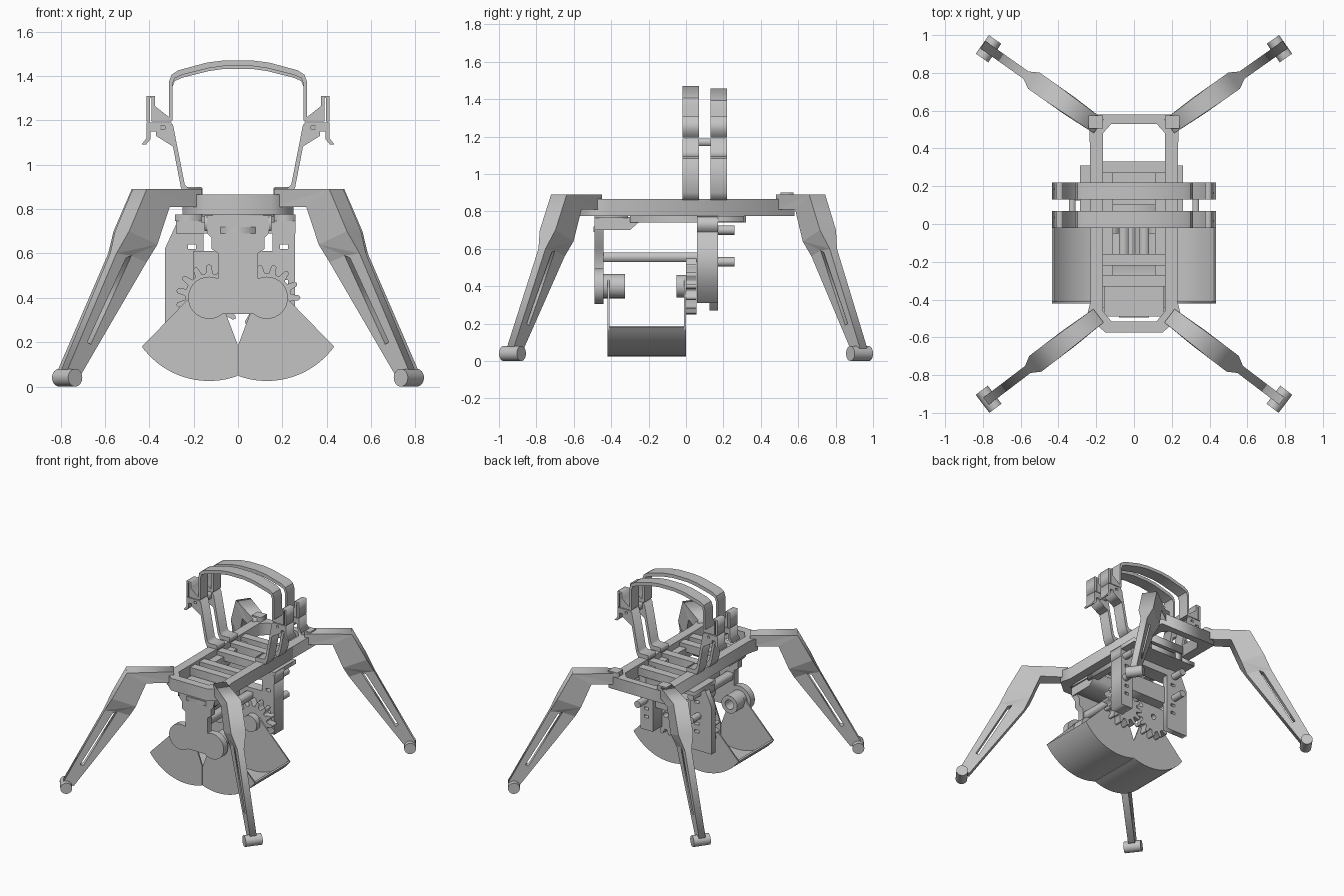
import bpy, bmesh
from math import cos, sin, pi, radians, hypot
from mathutils import Matrix, Vector

if "Cube" in bpy.data.objects:
    bpy.data.objects.remove(bpy.data.objects["Cube"])

GREY = (0.55, 0.55, 0.55, 1)
mat = bpy.data.materials.new("light_grey")
mat.use_nodes = True
mat.diffuse_color = GREY
mat.node_tree.nodes["Principled BSDF"].inputs["Base Color"].default_value = GREY


def frame(u, v, w, origin):
    """Matrix that carries a flat profile into the model."""
    m = Matrix((u, v, w)).transposed().to_4x4()
    m.translation = Vector(origin)
    return m


def plate(name, loops, depth, matrix, smooth=False, edit=None):
    """Extruded outline; further loops become holes."""
    cu = bpy.data.curves.new(name, 'CURVE')
    cu.dimensions, cu.fill_mode, cu.extrude = '2D', 'BOTH', depth / 2
    for loop in loops:
        sp = cu.splines.new('POLY')
        sp.points.add(len(loop) - 1)
        for p, (u, v) in zip(sp.points, loop):
            p.co = (u, v, 0, 1)
        sp.use_cyclic_u = True
    tmp = bpy.data.objects.new(name, cu)
    bpy.context.collection.objects.link(tmp)
    dg = bpy.context.evaluated_depsgraph_get()
    me = bpy.data.meshes.new_from_object(tmp.evaluated_get(dg))
    bpy.data.objects.remove(tmp)
    bm = bmesh.new()
    bm.from_mesh(me)
    bmesh.ops.remove_doubles(bm, verts=bm.verts, dist=1e-5)
    if edit:
        for v in bm.verts:
            edit(v.co)
    bm.transform(matrix)
    bmesh.ops.recalc_face_normals(bm, faces=bm.faces)
    bm.to_mesh(me)
    bm.free()
    me.materials.clear()
    me.materials.append(mat)
    ob = bpy.data.objects.new(name, me)
    bpy.context.collection.objects.link(ob)
    if smooth:
        bpy.ops.object.select_all(action='DESELECT')
        ob.select_set(True)
        bpy.context.view_layer.objects.active = ob
        bpy.ops.object.shade_smooth_by_angle()
    return ob


def upright(name, loops, y0, y1, smooth=False):
    """Profile in x and z, extruded from y0 to y1."""
    m = frame((1, 0, 0), (0, 0, 1), (0, -1, 0), (0, (y0 + y1) / 2, 0))
    return plate(name, loops, y1 - y0, m, smooth)


def level(name, loops, z0, z1):
    """Profile in x and y, extruded from z0 to z1."""
    return plate(name, loops, z1 - z0, Matrix.Translation((0, 0, (z0 + z1) / 2)))


def rect(x0, x1, y0, y1):
    return [(x0, y0), (x1, y0), (x1, y1), (x0, y1)]


def box(name, x0, x1, y0, y1, z0, z1):
    return level(name, [rect(x0, x1, y0, y1)], z0, z1)


def arc(x, y, r, a0, a1, n):
    return [(x + r * cos(radians(a0 + (a1 - a0) * i / n)),
             y + r * sin(radians(a0 + (a1 - a0) * i / n))) for i in range(n + 1)]


def circle(x, y, r):
    return arc(x, y, r, 0, 345, 23)


def flip(loop, s):
    return [(s * x, y) for x, y in loop]


def mirrored(half):
    return half + flip(half[::-1], -1)


# Four legs with a slot, and a short roller as each foot
LEG = [(-.04, .89), (.28, .89), (.38, .70), (.43, .60), (.71, .07), (.64, .04),
       (.26, .56), (.22, .64), (.15, .81), (-.04, .81)]
SLOT = [(.345, .59), (.375, .58), (.595, .20), (.575, .19)]


def leg_width(co):
    co.z *= 0.45 if co.y < 0.61 else 0.85 if co.x < 0.1 else 1


for end, sy, hip_y in (("front", -1, .51), ("rear", 1, .54)):
    for side, sx in (("left", 1), ("right", -1)):
        hip = Vector((sx * .22, sy * hip_y, 0))
        foot = Vector((sx * .77, sy * .928, 0))
        d = (foot - hip).normalized()
        across = d.cross(Vector((0, 0, 1)))
        plate(f"{end}_{side}_leg", [LEG, SLOT], .105,
              frame(d, (0, 0, 1), across, hip), edit=leg_width)
        plate(f"{end}_{side}_foot", [circle(0, .04, .04)], .12,
              frame(d, (0, 0, 1), across, foot), True)

# Body frame with its long opening
level("body_frame", [
    mirrored([(.15, -.575), (.25, -.49), (.23, -.41), (.235, .58)]),
    mirrored([(.12, -.515), (.165, -.46), (.165, .48), (.12, .53)])], .775, .865)
box("frame_front_lip", -.16, .16, -.54, -.515, .775, .82)
for y in (-.30, -.19, .02, .175, .30):
    box("frame_crossbar", -.17, .17, y - .03, y + .03, .79, .85)
for s in (1, -1):
    level("rear_corner_block", [flip(rect(.165, .24, .505, .575), s)], .86, .90)
    level("inner_rail", [flip(rect(.11, .165, -.30, .32), s)], .74, .82)
box("rear_slab", -.165, .165, .10, .315, .74, .78)

# Two handle hoops with side clips
TOP_OUT = [(.312, 1.2), (.312, 1.37), (.30, 1.405), (.27, 1.425), (.14, 1.46), (.06, 1.47)]
TOP_IN = [(.295, 1.2), (.295, 1.365), (.285, 1.39), (.25, 1.405), (.13, 1.435), (.06, 1.445)]
STRAP = [(.312, 1.18), (.293, 1.18), (.24, .91), (.225, .895), (.16, .895), (.16, .86),
         (.24, .86), (.258, .90)]
UPPER_CLIP = [(.30, 1.195), (.39, 1.195), (.39, 1.30), (.397, 1.30), (.397, 1.195),
              (.412, 1.195), (.412, 1.31), (.375, 1.31), (.375, 1.265), (.312, 1.215)]
LOWER_CLIP = [(.30, 1.19), (.412, 1.19), (.412, 1.12), (.435, 1.09), (.415, 1.09),
              (.395, 1.115), (.395, 1.15), (.37, 1.15), (.37, 1.13), (.29, 1.08)]
for y0, drop in ((-.02, 0), (.13, .013)):
    y1 = y0 + .09
    hoop = TOP_OUT + flip(TOP_OUT[::-1], -1) + flip(TOP_IN, -1) + TOP_IN[::-1]
    upright("handle_hoop", [[(x, z - drop * (z > 1.3)) for x, z in hoop]], y0, y1, True)
    for s in (1, -1):
        upright("handle_strap", [flip(STRAP, s)], y0, y1)
        upright("upper_clip", [flip(UPPER_CLIP, s)], y0, y1)
        upright("lower_clip", [flip(LOWER_CLIP, s), flip(rect(.33, .35, 1.16, 1.175), s)], y0, y1)
for s in (1, -1):
    upright("clip_link", [flip(rect(.31, .345, 1.15, 1.19), s)], .06, .14)

# Front bracket holding the two pivots
PX, PZ = .13, .40
upright("front_bracket", [mirrored(
    [(.14, .77), (.14, .69), (.12, .67), (.12, .62), (.09, .60), (.09, .49)]
    + arc(PX, PZ, .095, 115, -130, 20))], -.49, -.44)
ARM = [(-.49, .70), (-.30, .70), (-.22, .77), (-.49, .77)]
plate("bracket_arm", [ARM], .30, frame((0, 1, 0), (0, 0, 1), (1, 0, 0), (0, 0, 0)))
box("bracket_cap", -.16, .16, -.49, -.31, .765, .785)
box("bracket_notch", -.08, .08, -.495, -.485, .69, .72)
for s in (1, -1):
    upright("tie_bar", [flip(rect(.03, .08, .53, .58), s)], -.45, .07)

# Pivots, meshing gears and clamshell buckets
TEETH = 14
for side, s in (("left", 1), ("right", -1)):
    x = s * PX
    upright(f"{side}_pivot_ring", [circle(x, PZ, .065), circle(x, PZ, .035)], -.445, -.325, True)
    upright(f"{side}_gear_hub", [circle(x, PZ, .06)], -.05, .005, True)
    gear = []
    for i in range(TEETH):
        for off, r in ((-.32, .11), (-.17, .145), (0, .152), (.17, .145), (.32, .11)):
            a = 2 * pi * (i + off + (.5 if s < 0 else 0)) / TEETH
            gear.append((x + r * cos(a), PZ + r * sin(a)))
    upright(f"{side}_gear", [gear, circle(x, PZ, .02)], 0, .055)
    cheek = [(.18, .44), (.09, .44), (.055, .33), (.002, .19)] + arc(PX, PZ, .375, 250, 324, 20)
    shell = arc(PX, PZ, .375, 250, 324, 20) + arc(PX, PZ, .363, 324, 250, 20)
    upright(f"{side}_bucket_front", [flip(cheek, s)], -.42, -.41)
    upright(f"{side}_bucket_back", [flip(cheek, s)], -.01, 0)
    upright(f"{side}_bucket_shell", [flip(shell, s)], -.415, -.005, True)

# Rear motor mounts, slotted, with pegs
slots = [rect(.19, .225, z, z + .02) for z in (.40, .46, .62)]
upright("right_mount", [[(-.33, .27), (-.33, .62), (-.27, .75), (-.155, .75), (-.155, .27)]]
        + [flip(k, -1) for k in slots], .125, .17)
upright("left_mount", [rect(.155, .257, .31, .76)] + slots, .06, .17)
upright("mount_top_bar", [rect(-.28, .26, .69, .77)], .06, .17)
upright("mount_middle_bar", [rect(-.20, .20, .48, .61)], .06, .14)
box("mount_ledge_right", -.285, -.16, .06, .31, .745, .775)
box("mount_ledge_left", .16, .26, .06, .31, .745, .775)
for x in (-.22, .22):
    for z in (.70, .53):
        upright("peg", [circle(x, z, .025)], .165, .26, True)
